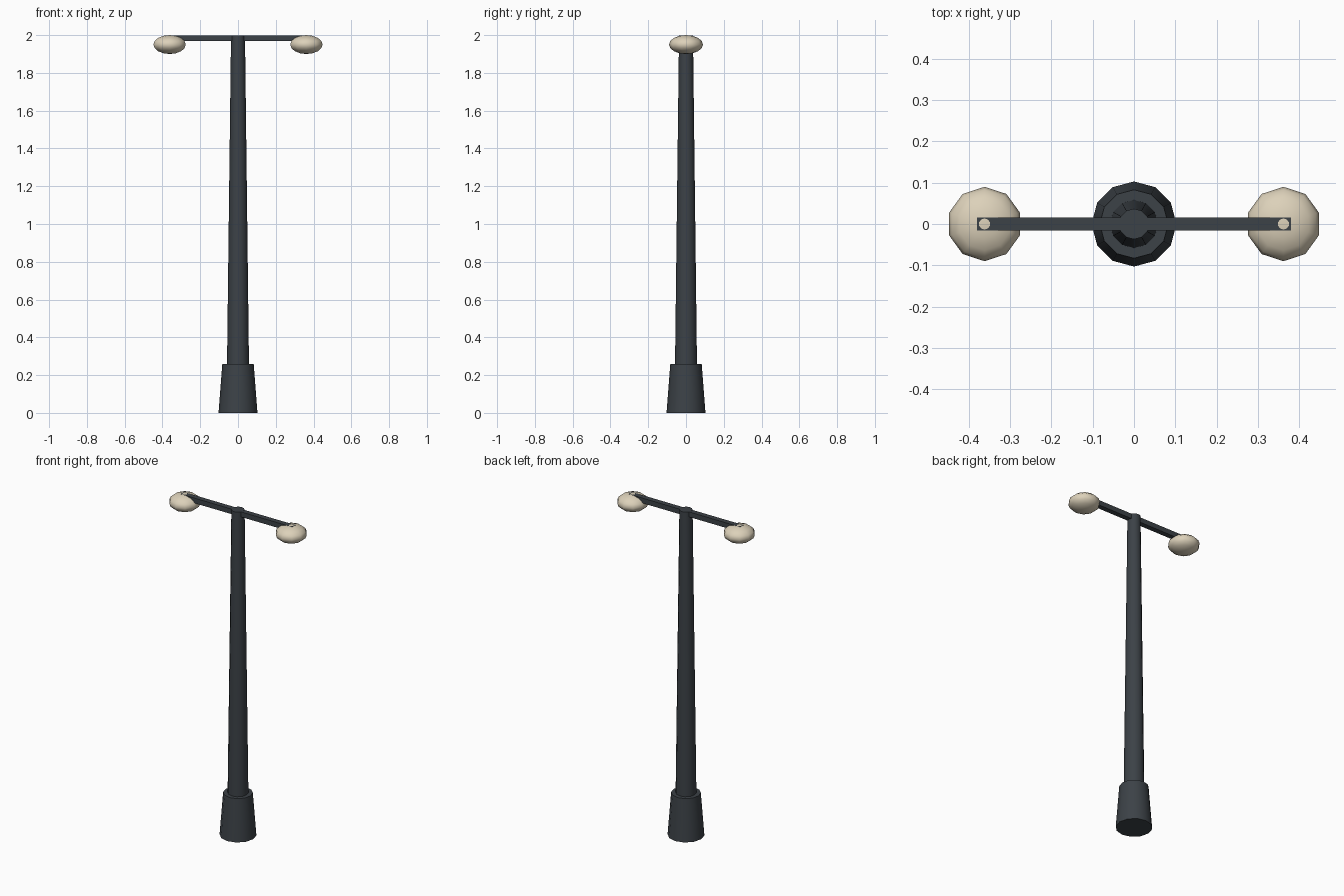
import bpy
import math

cube = bpy.data.objects.get("Cube")
if cube:
    bpy.data.objects.remove(cube, do_unlink=True)


def make_material(name, rgb):
    mat = bpy.data.materials.new(name)
    mat.use_nodes = True
    mat.diffuse_color = (*rgb, 1)
    mat.node_tree.nodes["Principled BSDF"].inputs["Base Color"].default_value = (*rgb, 1)
    return mat


dark_metal = make_material("dark_metal", (0.045, 0.054, 0.063))
cream_glass = make_material("cream_glass", (0.72, 0.64, 0.49))


def finish(name, mat, angle=None):
    obj = bpy.context.object
    obj.name = name
    obj.data.materials.append(mat)
    bpy.ops.object.transform_apply(location=False, rotation=False, scale=True)
    if angle:
        bpy.ops.object.shade_smooth_by_angle(angle=math.radians(angle))
    return obj


def tapered_post(name, bottom, top, z0, z1):
    bpy.ops.mesh.primitive_cone_add(vertices=12, radius1=bottom, radius2=top,
                                    depth=z1 - z0, location=(0, 0, (z0 + z1) / 2))
    return finish(name, dark_metal, 40)


# Base and tapering pole
tapered_post("base", 0.103, 0.083, 0, 0.26)
tapered_post("pole", 0.061, 0.037, 0.02, 1.999)

# Cross arm
bpy.ops.mesh.primitive_cube_add(size=1, location=(0, 0, 1.983))
bpy.context.object.scale = (0.76, 0.032, 0.031)
finish("cross_arm", dark_metal)

# Flattened lamp globes, one at each end of the arm
for side, x in (("left", 0.362), ("right", -0.362)):
    bpy.ops.mesh.primitive_uv_sphere_add(segments=10, ring_count=8, radius=1,
                                         location=(x, 0, 1.95))
    bpy.context.object.scale = (0.09, 0.09, 0.05)
    finish("lamp_" + side, cream_glass, 60)
